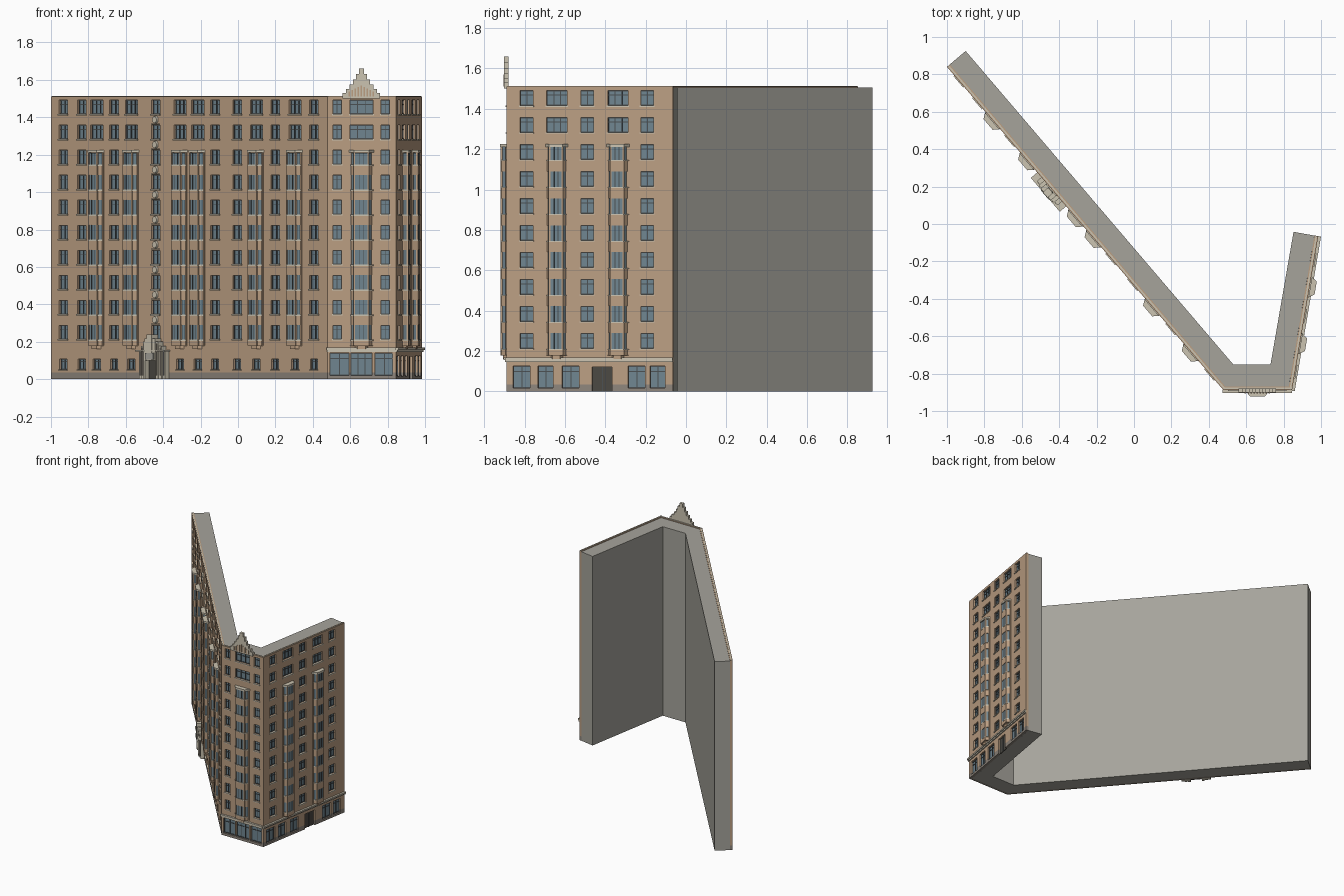
import bpy, bmesh, math
from mathutils import Matrix, Vector

cube = bpy.data.objects.get("Cube")
if cube:
    bpy.data.objects.remove(cube)


def material(name, rgb):
    m = bpy.data.materials.new(name)
    m.use_nodes = True
    m.diffuse_color = (*rgb, 1)
    m.node_tree.nodes["Principled BSDF"].inputs["Base Color"].default_value = (*rgb, 1)
    return m


TAN = material("tan brick", (0.50, 0.345, 0.225))
GREY = material("grey concrete", (0.38, 0.37, 0.33))
PLINTH = material("plinth stone", (0.27, 0.235, 0.20))
STONE = material("pale stone", (0.60, 0.55, 0.44))
GLASS = material("blue glass", (0.16, 0.235, 0.28))
FRAME = material("dark frame", (0.07, 0.08, 0.085))
DOOR = material("door brown", (0.07, 0.065, 0.055))

TOP = 1.51
WALL = 0.02
FLOORS = [0.251 + 0.1337 * i for i in range(10)]
BAY_FLOORS = 8
parts = {}


def part(name, mat):
    """Collects the geometry of one named part."""
    if name not in parts:
        parts[name] = (bmesh.new(), mat)
    return parts[name][0]


def prism(bm, M, outline, z0, z1):
    low = [bm.verts.new(M @ Vector((u, v, z0))) for u, v in outline]
    high = [bm.verts.new(M @ Vector((u, v, z1))) for u, v in outline]
    n = len(outline)
    bm.faces.new(low[::-1])
    bm.faces.new(high)
    for i in range(n):
        j = (i + 1) % n
        bm.faces.new((low[i], low[j], high[j], high[i]))


def box(bm, M, u0, u1, v0, v1, z0, z1):
    prism(bm, M, [(u0, v0), (u1, v0), (u1, v1), (u0, v1)], z0, z1)


def facade_frame(start, end):
    """Local axes: u along the wall, v into the building, z up."""
    a, b = Vector((*start, 0)), Vector((*end, 0))
    d = (b - a).normalized()
    turn = Matrix.Rotation(math.atan2(d.y, d.x), 4, 'Z')
    return Matrix.Translation(a) @ turn, (b - a).length


def finish(name, bm, mats, modifier=False):
    if not modifier:
        bmesh.ops.recalc_face_normals(bm, faces=bm.faces)
    mesh = bpy.data.meshes.new(name)
    bm.to_mesh(mesh)
    bm.free()
    for m in mats:
        mesh.materials.append(m)
    ob = bpy.data.objects.new(name, mesh)
    bpy.context.scene.collection.objects.link(ob)
    return ob


def wall(name, M, length, openings):
    """Brick skin with real openings, thickened inwards."""
    us = sorted({0, length} | {round(o[k], 4) for o in openings for k in (0, 1)})
    zs = sorted({0, 0.035, TOP} | {round(o[k], 4) for o in openings for k in (2, 3)})
    bm = bmesh.new()
    grid = [[bm.verts.new(M @ Vector((u, 0, z))) for z in zs] for u in us]
    for i in range(len(us) - 1):
        for j in range(len(zs) - 1):
            u, z = (us[i] + us[i + 1]) / 2, (zs[j] + zs[j + 1]) / 2
            if any(o[0] < u < o[1] and o[2] < z < o[3] for o in openings):
                continue
            f = bm.faces.new((grid[i][j], grid[i + 1][j], grid[i + 1][j + 1], grid[i][j + 1]))
            f.material_index = 1 if z < 0.035 else 0
    loose = [v for v in bm.verts if not v.link_faces]
    bmesh.ops.delete(bm, geom=loose, context='VERTS')
    ob = finish(name + "_wall", bm, [TAN, PLINTH], True)
    mod = ob.modifiers.new("thickness", 'SOLIDIFY')
    mod.thickness = WALL
    mod.offset = -1


def glazing(name, M, u0, u1, z0, z1, panes, sill=True, transom=0.68):
    box(part(name + "_glass", GLASS), M, u0, u1, 0.015, 0.021, z0, z1)
    fr, t = part(name + "_window_frames", FRAME), 0.0022
    for i in range(panes + 1):
        u = u0 + (u1 - u0) * i / panes
        box(fr, M, u - t, u + t, 0.01, 0.016, z0, z1)
    for z in (z0 + t, z0 + (z1 - z0) * transom, z1 - t):
        box(fr, M, u0, u1, 0.011, 0.016, z - t, z + t)
    if sill:
        box(part(name + "_sills", STONE), M, u0 - 0.005, u1 + 0.005, -0.006, 0.012, z0 - 0.007, z0)


def bay(name, M, u, half):
    """Projecting canted bay: glass core, spandrels, corner posts, cap and corbel."""
    front = half * 0.6

    def outline(s):
        return [(u - half * s, 0.002), (u - front * s, -0.03 * s),
                (u + front * s, -0.03 * s), (u + half * s, 0.002)]

    brick, stone = part(name + "_bays", TAN), part(name + "_bay_trim", STONE)
    prism(part(name + "_bay_glass", GLASS), M, outline(0.9), 0.19, 1.21)
    prism(brick, M, outline(0.6), 0.16, 0.178)
    for i in range(BAY_FLOORS + 1):
        z0 = FLOORS[i] - 0.0962 if i else 0.178
        z1 = FLOORS[i] - 0.04 if i < BAY_FLOORS else 1.212
        prism(brick, M, outline(1), z0, z1)
        if i < BAY_FLOORS:
            prism(stone, M, outline(1.05), z1 - 0.006, z1)
    prism(stone, M, outline(1.1), 1.212, 1.226)
    for s in (-1, 1):
        c = u + s * front
        box(brick, M, c - 0.004, c + 0.004, -0.03, -0.02, 0.18, 1.212)
        c = u + s * (half - 0.004)
        box(brick, M, c - 0.005, c + 0.005, -0.006, 0.002, 0.18, 1.212)
    fr = part(name + "_bay_frames", FRAME)
    for s in (-0.33, 0.33):
        c = u + s * front
        box(fr, M, c - 0.002, c + 0.002, -0.0285, -0.02, 0.18, 1.21)


def facade(name, start, end, narrow, wide, widths, half, ground, panes, door=None):
    M, length = facade_frame(start, end)
    wins = []
    for i, z in enumerate(FLOORS):
        for u in narrow:
            wins.append((u - widths[0] / 2, u + widths[0] / 2, z - 0.037, z + 0.037, 2))
        if i >= BAY_FLOORS:
            for u in wide:
                wins.append((u - widths[1] / 2, u + widths[1] / 2, z - 0.037, z + 0.037, panes))
    wall(name, M, length, wins + ground + ([door] if door else []))
    for w in wins:
        glazing(name, M, *w)
    for g in ground:
        glazing(name, M, *g, transom=0.75)
    for u in wide:
        bay(name, M, u, half)
    box(part(name + "_coping", STONE), M, 0, length, 0.006, 0.014, TOP - 0.004, TOP + 0.003)
    return M, length


A, B, C, D = (-1, 0.84), (0.478, -0.888), (0.845, -0.888), (0.985, -0.065)

# Concrete body behind the brick skin
body = [(-0.985, 0.853), (0.487, -0.868), (0.828, -0.868), (0.965, -0.062),
        (0.853, -0.042), (0.73, -0.75), (0.53, -0.75), (-0.9, 0.925)]
prism(part("building_body", GREY), Matrix(), body, 0, TOP - 0.004)

# Long wing
to_u = 2.274 / 1.478
narrow = [(x + 1) * to_u for x in (-0.935, -0.835, -0.663, -0.44, -0.123, -0.005, 0.198, 0.406)]
wide = [(x + 1) * to_u for x in (-0.755, -0.57, -0.31, -0.215, 0.098, 0.305)]
entry = narrow[3]
small = [(u - 0.03, u + 0.03, 0.052, 0.108, 2) for u in narrow + wide if u != entry]
M, _ = facade("right_wing", A, B, narrow, wide, (0.07, 0.1), 0.057, small, 3)

# Medallions between the stair windows
for za, zb in zip(FLOORS, FLOORS[1:]):
    z = (za + zb) / 2
    bm = part("stair_medallions", STONE)
    spin = M @ Matrix.Translation((entry, -0.003, z)) @ Matrix.Rotation(math.pi / 2, 4, 'X')
    bmesh.ops.create_cone(bm, cap_ends=True, segments=12, radius1=0.022, radius2=0.018,
                          depth=0.014, matrix=spin)
    for s in (-1, 1):
        box(bm, M, entry - 0.03, entry + 0.03, -0.006, 0, z + s * 0.024 - 0.003, z + s * 0.024 + 0.003)

# Stepped entrance portal
portal = part("entrance_portal", STONE)
for half, inner, top, depth in ((0.108, 0.085, 0.155, 0.026), (0.085, 0.062, 0.178, 0.032),
                                (0.062, 0.042, 0.2, 0.038)):
    for s in (-1, 1):
        a, b = sorted((entry + s * half, entry + s * inner))
        box(portal, M, a, b, -depth, 0, 0, top)
        box(part("portal_flutes", PLINTH), M, (a + b) / 2 - 0.002, (a + b) / 2 + 0.002,
            -depth - 0.002, -depth, 0.02, top - 0.01)
box(portal, M, entry - 0.042, entry + 0.042, -0.042, 0, 0.1, 0.218)
box(portal, M, entry - 0.02, entry + 0.02, -0.046, 0, 0.1, 0.24)
box(portal, M, entry - 0.119, entry + 0.119, -0.045, 0, 0.148, 0.156)
box(part("portal_panel", GREY), M, entry - 0.034, entry + 0.034, -0.048, -0.04, 0.106, 0.14)
box(part("entrance_door", DOOR), M, entry - 0.042, entry + 0.042, -0.012, 0, 0, 0.1)

# Chamfered corner section
shops = [(0.015, 0.116, 0.02, 0.14, 2, False), (0.126, 0.239, 0.02, 0.14, 3, False),
         (0.255, 0.355, 0.02, 0.14, 2, False)]
MC, LC = facade("corner", B, C, [0.052, 0.309], [0.182], (0.045, 0.122), 0.062, shops, 3)

# Stepped crest on the roof of the corner
crest = part("roof_crest", STONE)
steps = [(0.1, 1.53), (0.082, 1.552), (0.064, 1.575), (0.046, 1.602), (0.03, 1.632), (0.014, 1.66)]
base = TOP - 0.01
for half, top in steps:
    box(crest, MC, 0.182 - half, 0.182 + half, -0.013, 0.008, base, top)
    base = top
for i in range(-4, 5):
    u = 0.182 + i * 0.016
    box(part("crest_flutes", TAN), MC, u - 0.004, u + 0.004, -0.017, -0.012,
        TOP, 1.57 - abs(i) * 0.008)

# Short wing
spans = [(0.032, 0.118), (0.157, 0.233), (0.278, 0.363), (0.61, 0.695), (0.72, 0.795)]
shops = [(a, b, 0.018, 0.125, 2, False) for a, b in spans]
ML, LL = facade("left_wing", C, D, [0.0995, 0.404, 0.7055], [0.252, 0.559], (0.064, 0.102),
                0.053, shops, 3, door=(0.429, 0.529, 0, 0.12))
box(part("side_door", DOOR), ML, 0.429, 0.529, 0.013, 0.021, 0, 0.12)
box(part("side_door_frame", FRAME), ML, 0.477, 0.481, 0.009, 0.014, 0, 0.12)

# Cornice above the shops
for frame, length in ((MC, LC), (ML, LL)):
    bm = part("shop_cornice", STONE)
    box(bm, frame, -0.004, length, -0.015, 0, 0.156, 0.168)
    box(bm, frame, -0.002, length, -0.008, 0, 0.146, 0.156)

for name, (bm, mat) in parts.items():
    finish(name, bm, [mat])
